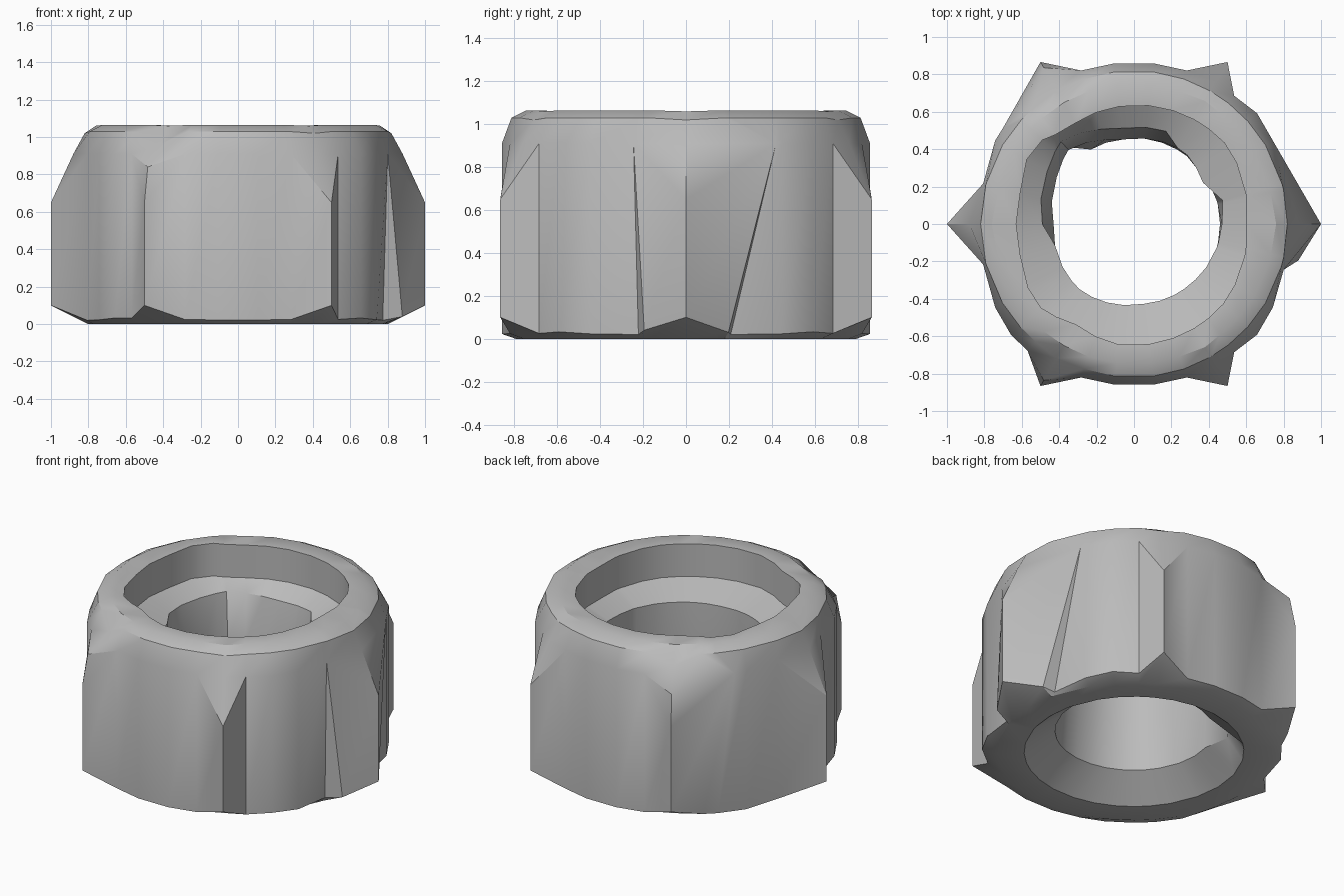
import bpy, bmesh
from math import radians, cos, sin

cube = bpy.data.objects.get("Cube")
if cube:
    bpy.data.objects.remove(cube, do_unlink=True)

steel = bpy.data.materials.new("dull_steel")
steel.use_nodes = True
grey = (0.5, 0.5, 0.5, 1)
steel.diffuse_color = grey
steel.node_tree.nodes["Principled BSDF"].inputs["Base Color"].default_value = grey

# Outline of one quarter, angle from the x axis -> radius; a radius of 1 marks a corner ridge
QUARTER = {0: 1.0, 15: 0.835, 31: 0.866, 42: 0.885, 52: 0.87, 60: 1.0, 71: 0.868, 83: 0.865}
outline = {}
for a, r in QUARTER.items():
    for m in (a, 180 - a, 180 + a, (360 - a) % 360):
        outline[m] = r
# Uneven flanks beside the left corner and the two worn corners
for a in (128, 138, 232, 345):
    del outline[a]
outline.update({13: 0.88, 15: 0.805, 131.5: 0.905, 137.5: 0.86, 230: 0.885, 344: 0.805, 347.5: 0.90})
# Dents that lean: column -> angle and radius of its upper end
LEAN = {13: (29, 0.866), 15: (29, 0.866), 131.5: (144, 0.868), 137.5: (144, 0.868),
        344: (343, 0.837), 347.5: (343, 0.837)}

# Uneven bore and rim: angle -> radius
BORE = {0: 0.47, 23: 0.5, 31: 0.43, 55: 0.47, 100: 0.455, 131: 0.53, 150: 0.48,
        180: 0.43, 231: 0.455, 276: 0.43, 313: 0.44, 360: 0.47}
RIM = {0: 0.6, 40: 0.65, 109: 0.63, 128: 0.62, 143: 0.69, 160: 0.63, 200: 0.63,
       218: 0.68, 240: 0.62, 262: 0.65, 318: 0.64, 360: 0.6}


def blend(table, angle):
    """Radius at an angle, blended between the two nearest entries."""
    low = max(k for k in table if k <= angle)
    high = min(k for k in table if k >= angle)
    f = (angle - low) / (high - low) if high > low else 0
    return table[low] + f * (table[high] - table[low])


def section(angle, r):
    """Closed radial section as (angle, radius, height), from the bottom opening outwards."""
    if angle in (120, 240):  # worn corners
        side = [(1.0, 0.10), (1.0, 0.65), (0.965, 0.84), (0.83, 0.96), (0.75, 1.06)]
    elif r == 1.0:
        side = [(1.0, 0.10), (1.0, 0.65), (0.88, 0.91), (0.82, 1.02), (0.76, 1.06)]
    else:
        foot = 0.02 + 0.5 * max(0, r - 0.86)
        side = [(r, foot), (r, 0.91), (r, 0.91), (0.82, 1.03), (0.75, 1.065)]
    # Seat inside the collar, ending in a lip over the bore
    bore, rim = blend(BORE, angle), blend(RIM, angle)
    lip = bore + 0.06 if 60 < angle < 185 else bore
    low_bore = 0.55 if 125 < angle < 165 else 0.46
    seat = [(rim, 1.06), (rim, 0.85), (lip, 0.78), (bore, 0.5), (low_bore, 0.14)]
    points = [(angle, p, z) for p, z in [(0.64, 0.0), (0.80, 0.0)] + side + seat]
    if angle in LEAN:
        points[3] = points[4] = (*LEAN[angle], 0.91)
    return points


# Nut body: the sections joined round the axis
bm = bmesh.new()
rings = []
for a in sorted(outline):
    rings.append([bm.verts.new((p * cos(radians(t)), p * sin(radians(t)), z))
                  for t, p, z in section(a, outline[a])])
for i, here in enumerate(rings):
    after = rings[(i + 1) % len(rings)]
    for j in range(len(here)):
        k = (j + 1) % len(here)
        bm.faces.new((here[j], after[j], after[k], here[k]))
bmesh.ops.remove_doubles(bm, verts=bm.verts, dist=0.0005)
bmesh.ops.recalc_face_normals(bm, faces=bm.faces)
mesh = bpy.data.meshes.new("hex_nut")
bm.to_mesh(mesh)
bm.free()
mesh.materials.append(steel)
nut = bpy.data.objects.new("hex_nut", mesh)
bpy.context.collection.objects.link(nut)

# Smooth the rounded parts while keeping ridges sharp
bpy.ops.object.select_all(action="DESELECT")
nut.select_set(True)
bpy.context.view_layer.objects.active = nut
bpy.ops.object.shade_smooth_by_angle(angle=radians(30))
